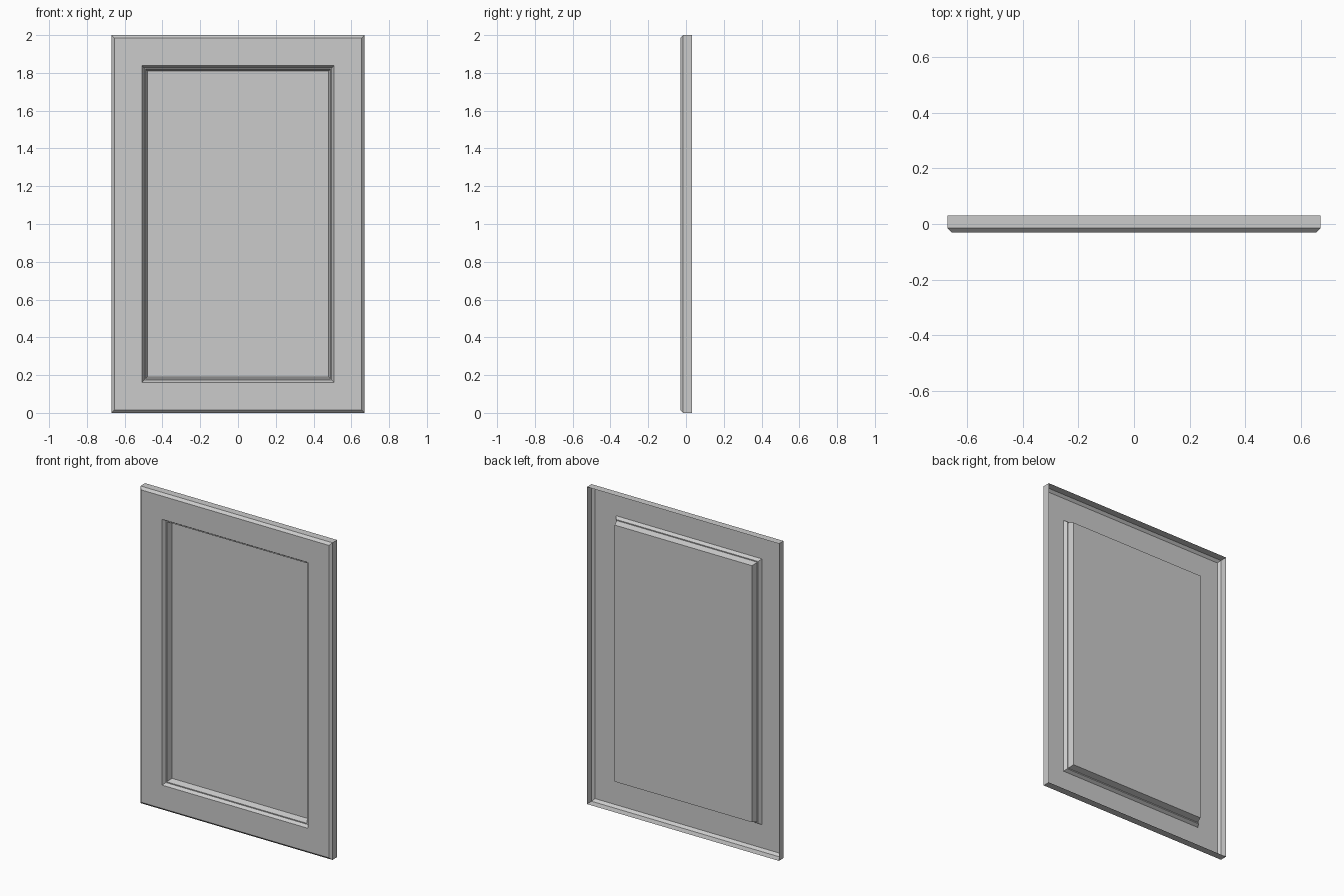
import bpy, bmesh

if "Cube" in bpy.data.objects:
    bpy.data.objects.remove(bpy.data.objects["Cube"])

HALF_W, HEIGHT = 0.67, 2.0


def ring(bm, inset, y):
    """Rectangle of verts, inset from the door outline, at depth y."""
    w, lo, hi = HALF_W - inset, inset, HEIGHT - inset
    return [bm.verts.new(p) for p in ((-w, y, lo), (w, y, lo), (w, y, hi), (-w, y, hi))]


def mitred_sheet(name, profile, fill=False):
    """Sweep an (inset, y) profile round the rectangle; fill closes the middle."""
    bm = bmesh.new()
    rings = [ring(bm, *p) for p in profile]
    for a, b in zip(rings, rings[1:]):
        for i in range(4):
            j = (i + 1) % 4
            bm.faces.new((a[i], a[j], b[j], b[i]))
    if fill:
        bm.faces.new(rings[-1])
    mesh = bpy.data.meshes.new(name)
    bm.to_mesh(mesh)
    bm.free()
    obj = bpy.data.objects.new(name, mesh)
    bpy.context.collection.objects.link(obj)
    return obj


# Outer rim, chamfer and flat frame face (the back is open)
mitred_sheet("door_frame", [(0, 0.031), (0, -0.015), (0.015, -0.03), (0.162, -0.03)])

# Stepped moulding running into the recess, closed by the flat panel
mitred_sheet("recessed_panel",
             [(0.162, -0.03), (0.174, -0.01), (0.18, -0.01), (0.191, 0.027)], fill=True)
